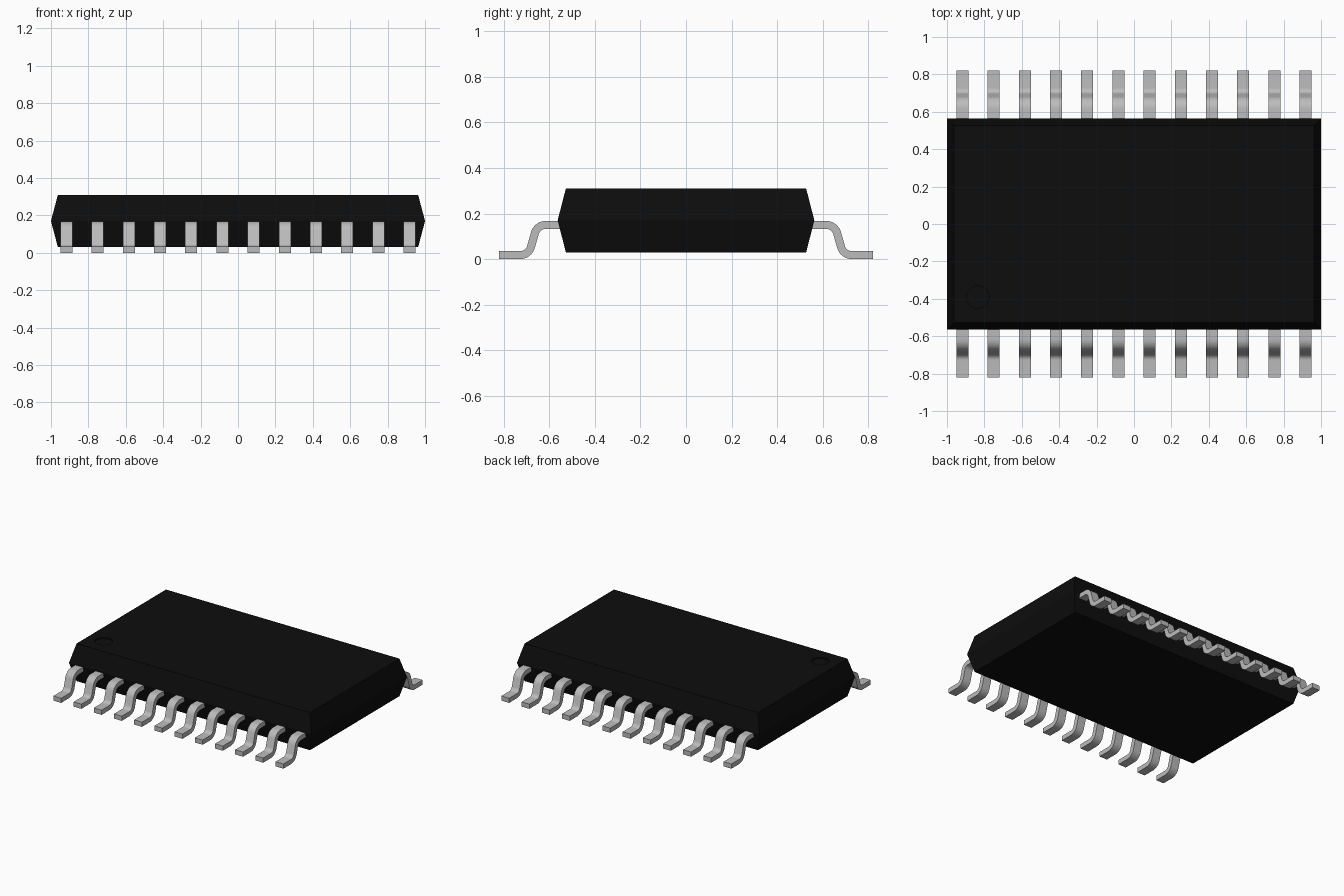
import bpy, bmesh, math
from mathutils import Vector

cube = bpy.data.objects.get("Cube")
if cube:
    bpy.data.objects.remove(cube, do_unlink=True)


def material(name, color, rough, metal=0.0):
    m = bpy.data.materials.new(name)
    m.use_nodes = True
    m.diffuse_color = (*color, 1)
    bsdf = m.node_tree.nodes["Principled BSDF"]
    bsdf.inputs["Base Color"].default_value = (*color, 1)
    bsdf.inputs["Roughness"].default_value = rough
    bsdf.inputs["Metallic"].default_value = metal
    return m


BLACK = material("black plastic", (0.004, 0.004, 0.004), 0.6)
METAL = material("tinned metal", (0.5, 0.5, 0.5), 0.5)


def finish(bm, name, mat):
    bmesh.ops.recalc_face_normals(bm, faces=bm.faces)
    me = bpy.data.meshes.new(name)
    bm.to_mesh(me)
    bm.free()
    me.materials.append(mat)
    ob = bpy.data.objects.new(name, me)
    bpy.context.collection.objects.link(ob)
    return ob


# Package body: three stacked rectangles, widest at the parting line
bm = bmesh.new()
rings = []
for hx, hy, z in [(0.963, 0.527, 0.03), (1.0, 0.563, 0.17), (0.963, 0.527, 0.31)]:
    rings.append([bm.verts.new((sx * hx, sy * hy, z))
                  for sx, sy in [(-1, -1), (1, -1), (1, 1), (-1, 1)]])
for lo, hi in zip(rings, rings[1:]):
    for i in range(4):
        j = (i + 1) % 4
        bm.faces.new((lo[i], lo[j], hi[j], hi[i]))
bm.faces.new(rings[0][::-1])
bm.faces.new(rings[-1])
body = finish(bm, "package_body", BLACK)

# Round first-pin dimple cut into the top
bpy.ops.mesh.primitive_cylinder_add(vertices=32, radius=0.06, depth=0.04,
                                    location=(-0.835, -0.39, 0.32))
cutter = bpy.context.object
cutter.name = "dimple_cutter"
cutter.data.materials.append(BLACK)
cutter.hide_render = True
cutter.hide_set(True)
cut = body.modifiers.new("dimple", "BOOLEAN")
cut.operation = "DIFFERENCE"
cut.solver = "EXACT"
cut.object = cutter

# Apply the cut, then drop the cutter
bpy.context.view_layer.objects.active = body
body.select_set(True)
bpy.ops.object.modifier_apply(modifier="dimple")
bpy.data.objects.remove(cutter, do_unlink=True)

# Gull-wing lead: centre line in (y, z) with rounded corners
THICK, WIDTH, BEND, STEPS = 0.035, 0.064, 0.05, 8
corners = [Vector(p) for p in [(0.54, 0.15), (0.653, 0.15), (0.69, 0.0175), (0.82, 0.0175)]]


def lead_outline():
    """Upper and lower edge points of the bent strip."""
    upper, lower = [], []

    def add(p, d):
        n = Vector((-d.y, d.x)) * THICK / 2
        upper.append(p + n)
        lower.append(p - n)

    add(corners[0], Vector((1, 0)))
    for a, b, c in zip(corners, corners[1:], corners[2:]):
        d1, d2 = (b - a).normalized(), (c - b).normalized()
        a1, a2 = math.atan2(d1.y, d1.x), math.atan2(d2.y, d2.x)
        side = 1 if a2 > a1 else -1
        start = b - d1 * BEND * math.tan(abs(a2 - a1) / 2)
        centre = start + Vector((-d1.y, d1.x)) * BEND * side
        for k in range(STEPS + 1):
            t = a1 + (a2 - a1) * k / STEPS
            d = Vector((math.cos(t), math.sin(t)))
            add(centre - Vector((-d.y, d.x)) * BEND * side, d)
    add(corners[-1], Vector((1, 0)))
    return upper, lower


upper, lower = lead_outline()


def make_lead(name, x, side):
    bm = bmesh.new()
    sections = []
    for u, l in zip(upper, lower):
        sections.append([bm.verts.new((x + s * WIDTH / 2, side * p.x, p.y))
                         for s, p in [(-1, u), (1, u), (1, l), (-1, l)]])
    for a, b in zip(sections, sections[1:]):
        for i in range(4):
            j = (i + 1) % 4
            bm.faces.new((a[i], a[j], b[j], b[i]))
    bm.faces.new(sections[0])
    bm.faces.new(sections[-1][::-1])
    return finish(bm, name, METAL)


# Twelve leads along the front and twelve along the back
COUNT, PITCH = 12, 0.1667
leads = []
for side, label in [(-1, "front"), (1, "back")]:
    for i in range(COUNT):
        x = (i - (COUNT - 1) / 2) * PITCH
        leads.append(make_lead(f"{label}_lead_{i + 1}", x, side))

bpy.ops.object.select_all(action="DESELECT")
for ob in leads:
    ob.select_set(True)
bpy.context.view_layer.objects.active = leads[0]
bpy.ops.object.shade_smooth_by_angle(angle=math.radians(30))
